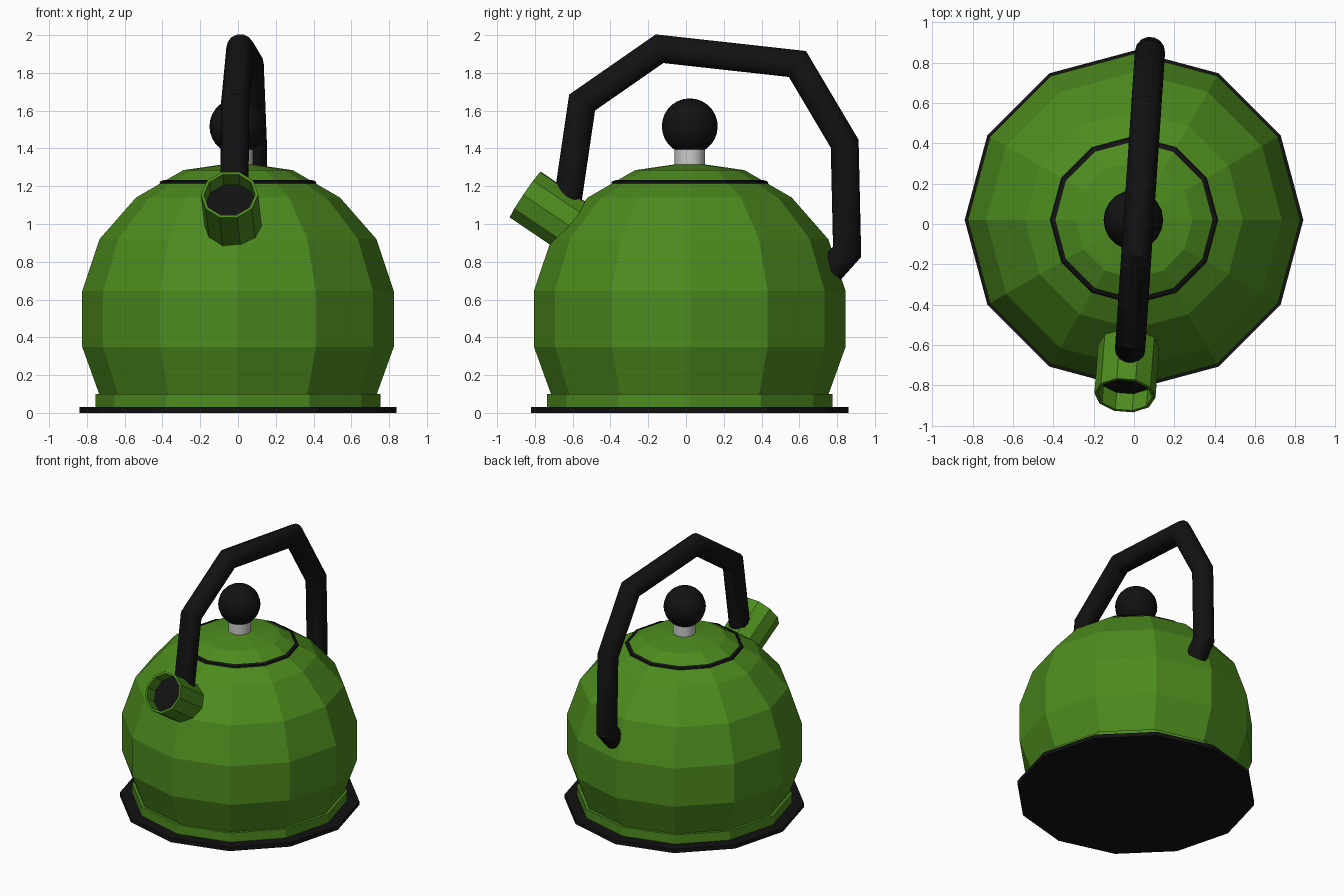
import bpy, bmesh
from math import cos, sin, tau
from mathutils import Vector, Matrix

if "Cube" in bpy.data.objects:
    bpy.data.objects.remove(bpy.data.objects["Cube"])


def material(name, rgb):
    m = bpy.data.materials.new(name)
    m.diffuse_color = (*rgb, 1)
    m.use_nodes = True
    m.node_tree.nodes["Principled BSDF"].inputs["Base Color"].default_value = m.diffuse_color
    return m


GREEN = material("green_enamel", (0.075, 0.26, 0.013))
BLACK = material("black_plastic", (0.006, 0.006, 0.006))
CY = 0.02  # y of the body axis


def finish(name, bm, mat, smooth=False):
    bmesh.ops.remove_doubles(bm, verts=bm.verts, dist=1e-5)
    bmesh.ops.recalc_face_normals(bm, faces=bm.faces)
    me = bpy.data.meshes.new(name)
    bm.to_mesh(me)
    bm.free()
    ob = bpy.data.objects.new(name, me)
    bpy.context.collection.objects.link(ob)
    if mat:
        me.materials.append(mat)
    if smooth:
        bpy.ops.object.select_all(action='DESELECT')
        ob.select_set(True)
        bpy.context.view_layer.objects.active = ob
        bpy.ops.object.shade_smooth_by_angle(angle=0.6)
    return ob


def bridge(bm, rings):
    for a, b in zip(rings, rings[1:]):
        for i in range(len(a)):
            j = (i + 1) % len(a)
            bm.faces.new((a[i], a[j], b[j], b[i]))


def lathe(name, profile, mat, sides=12, matrix=Matrix.Translation((0, CY, 0)), smooth=False):
    """Turn a list of (radius, height) points around the local z axis."""
    bm = bmesh.new()
    rings = [[bm.verts.new(matrix @ Vector((r * cos(tau * i / sides), r * sin(tau * i / sides), z)))
              for i in range(sides)] for r, z in profile]
    bridge(bm, rings)
    bmesh.ops.dissolve_degenerate(bm, dist=1e-5, edges=bm.edges)
    return finish(name, bm, mat, smooth)


def tube(name, path, radius, mat, sides=14):
    """Sweep a circle along a planar path with mitred corners."""
    side = (path[-1] - path[0]).cross(Vector((0, 0, 1))).normalized()
    bm = bmesh.new()
    rings = []
    for k, p in enumerate(path):
        d0 = (p - path[max(k - 1, 0)]).normalized()
        d1 = (path[min(k + 1, len(path) - 1)] - p).normalized()
        t = (d0 + d1).normalized()
        mitre = side.cross(t) / t.dot(d1 if k == 0 else d0)
        rings.append([bm.verts.new(p + radius * (side * cos(tau * i / sides) + mitre * sin(tau * i / sides)))
                      for i in range(sides)])
    bridge(bm, rings)
    bm.faces.new(rings[0])
    bm.faces.new(rings[-1])
    return finish(name, bm, mat, True)


# Base plate, foot rim and faceted body
lathe("base_plate", [(0, 0), (0.84, 0), (0.84, 0.03), (0, 0.03)], BLACK)
lathe("foot_rim", [(0.755, 0.03), (0.755, 0.1), (0.7, 0.1)], GREEN)
lathe("body", [(0.735, 0.1), (0.825, 0.35), (0.825, 0.645), (0.733, 0.92),
               (0.54, 1.14), (0.29, 1.285), (0, 1.327)], GREEN)

# Lid seam, neck and knob
lathe("lid_seam", [(0.39, 1.215), (0.416, 1.215), (0.412, 1.225), (0.39, 1.233), (0.39, 1.215)], BLACK)
lathe("knob_neck", [(0.08, 1.3), (0.08, 1.41)], None, 16, smooth=True)
bm = bmesh.new()
bmesh.ops.create_uvsphere(bm, u_segments=20, v_segments=14, radius=0.148,
                          matrix=Matrix.Translation((-0.003, CY, 1.517)))
finish("knob", bm, BLACK, True)

# Hollow spout with a dark recessed disc
mouth = Vector((-0.045, -0.85, 1.155))
axis = Vector((-0.065, -0.83, 0.56)).normalized()
aim = Matrix.Translation(mouth) @ axis.to_track_quat('Z', 'Y').to_matrix().to_4x4()
lathe("spout", [(0.152, -0.42), (0.152, 0), (0.136, 0), (0.136, -0.12)], GREEN, 10, aim)
lathe("spout_opening", [(0, -0.1), (0.14, -0.1)], BLACK, 10, aim)

# Arched handle, turned slightly off the centre line
points = [(-0.63, 1.1), (-0.55, 1.643), (-0.14, 1.928), (0.59, 1.847),
          (0.84, 1.425), (0.853, 0.853), (0.765, 0.755)]
tube("handle", [Vector((0.022 + 0.067 * y, y, z)) for y, z in points], 0.075, BLACK)
